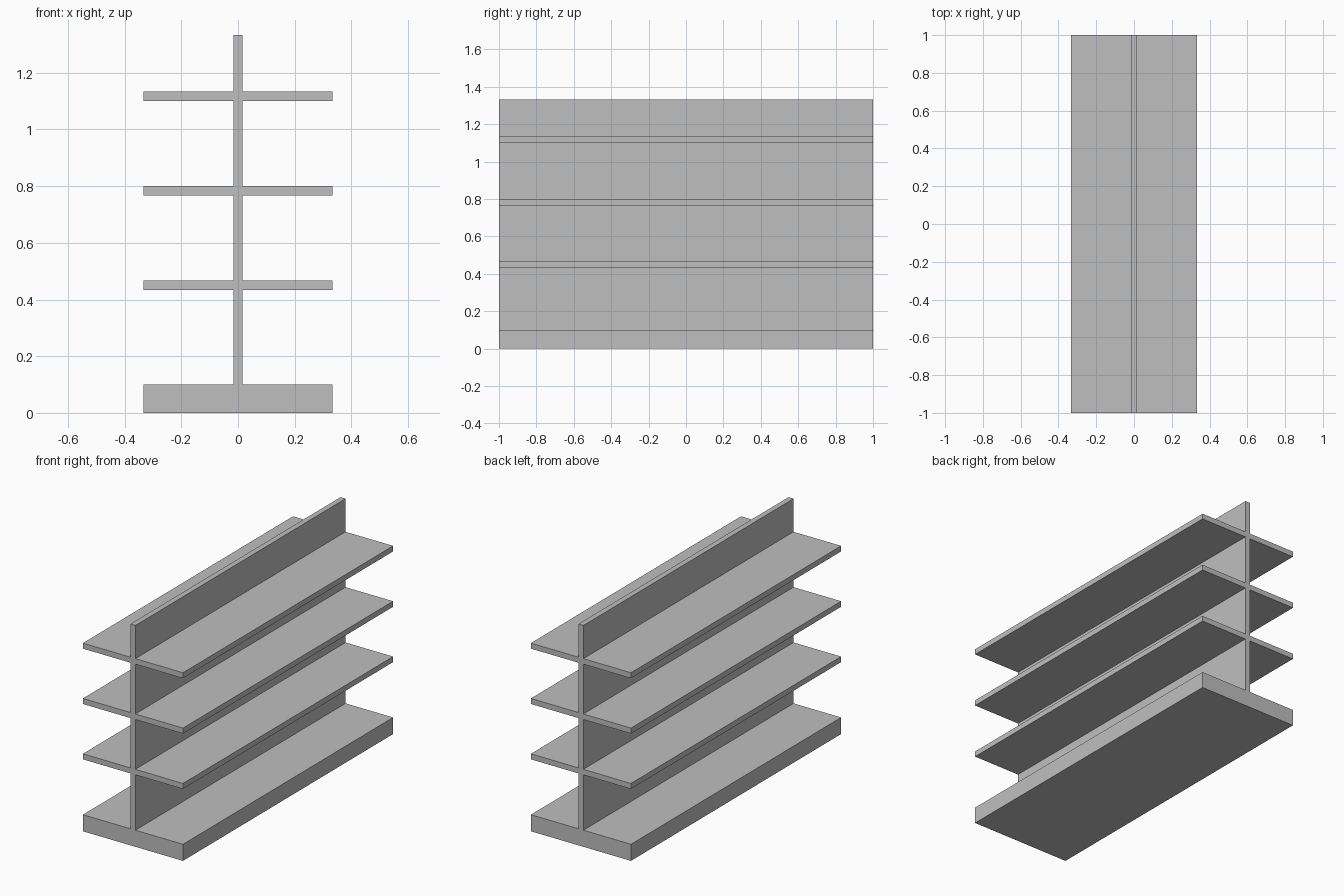
import bpy
import bmesh

cube = bpy.data.objects.get("Cube")
if cube:
    bpy.data.objects.remove(cube, do_unlink=True)

HALF_WIDTH, HALF_PANEL, HALF_LENGTH = 1 / 3, 1 / 60, 1.0
BASE_TOP, PANEL_TOP = 0.1, 4 / 3
SHELF_THICK = 1 / 30
SHELF_TOPS = [7 / 15 + i / 3 for i in range(3)]

# Plain grey finish
grey = bpy.data.materials.new("light grey")
grey.use_nodes = True
colour = (0.52, 0.52, 0.52, 1)
grey.diffuse_color = colour
grey.node_tree.nodes["Principled BSDF"].inputs["Base Color"].default_value = colour

# Half of the end outline, from the floor up: base, shelves, central panel
half = [(HALF_WIDTH, 0), (HALF_WIDTH, BASE_TOP), (HALF_PANEL, BASE_TOP)]
for top in SHELF_TOPS:
    low = top - SHELF_THICK
    half += [(HALF_PANEL, low), (HALF_WIDTH, low), (HALF_WIDTH, top), (HALF_PANEL, top)]
half.append((HALF_PANEL, PANEL_TOP))

# Mirror the outline and extrude it along the length as one solid
outline = half + [(-x, z) for x, z in reversed(half)]
bm = bmesh.new()
end = bm.faces.new([bm.verts.new((x, -HALF_LENGTH, z)) for x, z in outline])
extruded = bmesh.ops.extrude_face_region(bm, geom=[end], use_keep_orig=True)
moved = [v for v in extruded["geom"] if isinstance(v, bmesh.types.BMVert)]
bmesh.ops.translate(bm, verts=moved, vec=(0, 2 * HALF_LENGTH, 0))
bmesh.ops.recalc_face_normals(bm, faces=bm.faces)

mesh = bpy.data.meshes.new("double_sided_shelf_unit")
bm.to_mesh(mesh)
bm.free()
mesh.materials.append(grey)
unit = bpy.data.objects.new("double_sided_shelf_unit", mesh)
bpy.context.collection.objects.link(unit)
